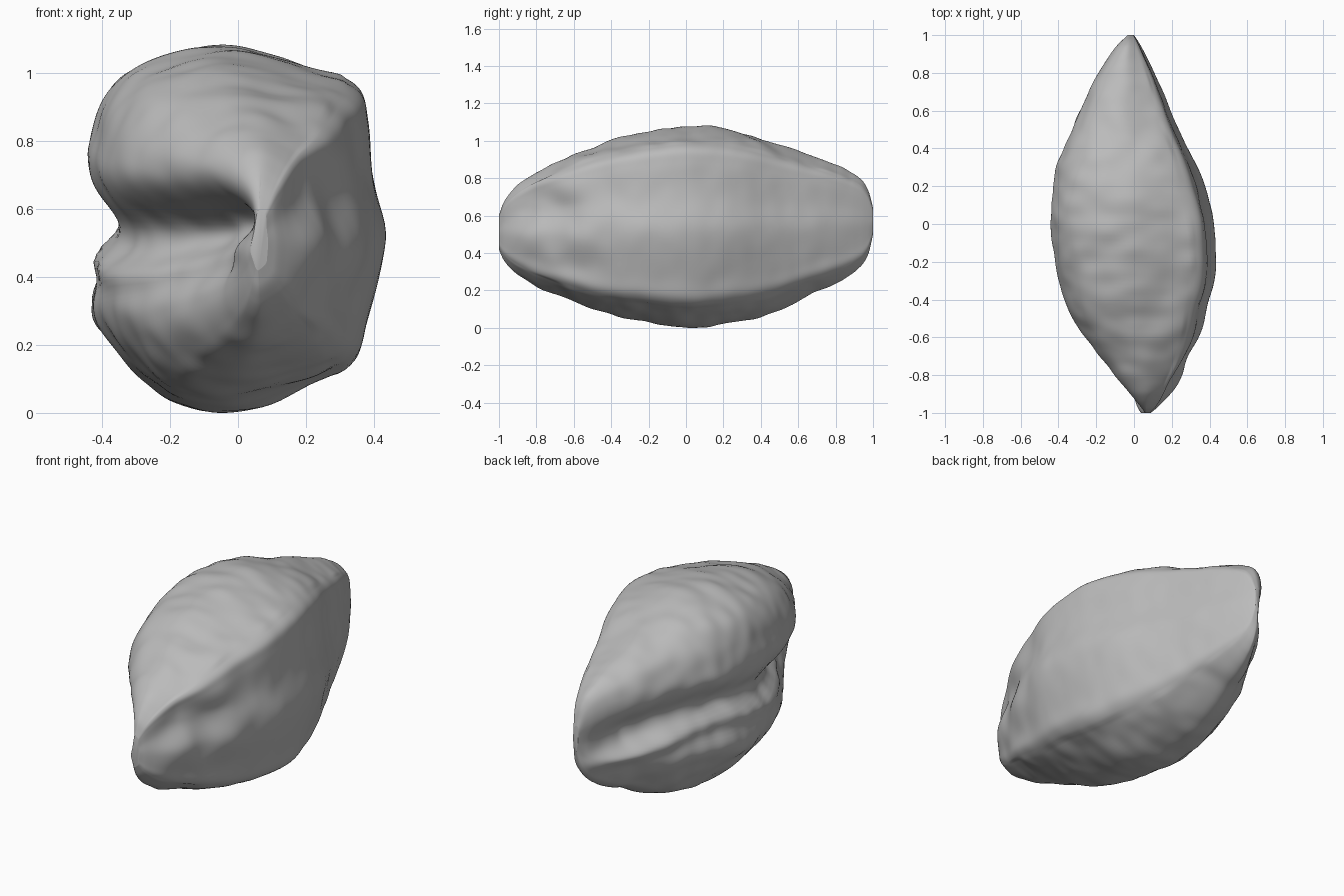
import bpy
import bmesh
from math import exp, sin, cos, pi
from mathutils import Vector, noise

default_cube = bpy.data.objects.get("Cube")
if default_cube:
    bpy.data.objects.remove(default_cube, do_unlink=True)

RINGS = 150
SIDES = 160

# Length stations: y, right edge, left edge, bottom, top
STATIONS = [
    (-1.0, .03, .09, .44, .62), (-.97, .0, .13, .37, .71),
    (-.9, -.05, .19, .3, .79), (-.8, -.12, .26, .24, .86),
    (-.6, -.27, .35, .15, .95), (-.42, -.36, .39, .08, 1.02),
    (-.3, -.4, .44, .06, 1.05), (0, -.45, .43, .01, 1.1),
    (.25, -.43, .36, .04, 1.08), (.5, -.34, .24, .12, 1.0),
    (.8, -.2, .11, .26, .89), (.92, -.12, .05, .32, .84),
    (.97, -.07, .02, .38, .78), (1.0, -.04, .0, .52, .66),
]

# Cross-section at the widest point, counterclockwise from the left flank
SECTION = [
    (.44, .52), (.4, .72), (.385, .9), (.35, .99), (.2, 1.05), (0, 1.1),
    (-.17, 1.09), (-.32, 1.03), (-.41, .93), (-.45, .8), (-.45, .66),
    (-.45, .5), (-.45, .33), (-.38, .22), (-.27, .1), (-.18, .03),
    (-.03, 0), (.18, .06), (.34, .14), (.385, .27),
]


def spline(a, b, c, d, t):
    """Catmull-Rom blend of four vectors."""
    return (b * 2 + (c - a) * t + (a * 2 - b * 5 + c * 4 - d) * t * t
            + (b * 3 - a - c * 3 + d) * t ** 3) / 2


def station_at(y):
    """Limits of the body at a given length position."""
    for low, high in zip(STATIONS, STATIONS[1:]):
        if y <= high[0]:
            t = (y - low[0]) / (high[0] - low[0])
            return [p + (q - p) * t for p, q in zip(low[1:], high[1:])]
    return STATIONS[-1][1:]


def smooth_station(y):
    """Soften the corners between stations away from the tips."""
    reach = min(.09, (1 - abs(y)) * .7)
    samples = [station_at(y + reach * k / 3) for k in range(-3, 4)]
    return [sum(column) / len(samples) for column in zip(*samples)]


def section_point(k):
    f = k / SIDES * len(SECTION)
    i = int(f)
    corners = [Vector(SECTION[(i + j) % len(SECTION)]) for j in (-1, 0, 1, 2)]
    return spline(*corners, f - i)


def bell(value, centre, width):
    return exp(-((value - centre) / width) ** 2)


def body_point(y, k):
    right, left, bottom, top = smooth_station(y)
    p = section_point(k)
    u = (p.x + .45) / .89
    v = p.y / 1.1
    width = left - right
    x = right + width * u
    z = bottom + (top - bottom) * v

    # Long groove along the right flank, deepest near the front
    flank = max(0, 1 - u * 2) ** .5
    fade = min(1, width / .35)
    depth = (.1 + .14 * bell(y, -.62, .27)) * fade
    lip = .57 + .03 * sin(y * 4)
    x += depth * flank * bell(z, lip, .1 if z > lip else .17)
    x -= .045 * flank * fade * bell(z, .47 + .04 * sin(y * 5), .045)

    # Dented patch on the left flank near the front
    patch = max(0, u * 2 - 1) * bell(y, -.72, .27) * bell(z, .55, .27)
    dent = noise.noise(Vector((x, y * 5 + 3, z * 6)))
    x += patch * fade * (.07 * dent - .02)

    # Wrinkles, stronger on the top, underside and right flank
    rough = .35 if u > .85 else 1
    tip = min(1, width / .5)
    broad = noise.noise(Vector((x * 4, y * 3, z * 4)))
    fine = noise.noise(Vector((x * 7, y * 11, z * 9 + 5)))
    offset = rough * tip * (.018 * broad + .011 * fine)
    outward = Vector((u - .5, 0, v - .5)).normalized()
    return Vector((x, y, z)) + outward * offset


# Stone body lofted from tip to tip
bm = bmesh.new()
rings = []
for r in range(RINGS + 1):
    y = -cos(pi * r / RINGS)
    rings.append([bm.verts.new(body_point(y, k)) for k in range(SIDES)])
for first, second in zip(rings, rings[1:]):
    for k in range(SIDES):
        n = (k + 1) % SIDES
        bm.faces.new((first[k], first[n], second[n], second[k]))
bm.faces.new(rings[0])
bm.faces.new(rings[-1])
bmesh.ops.smooth_vert(bm, verts=bm.verts, factor=.5,
                      use_axis_x=True, use_axis_y=False, use_axis_z=True)
bmesh.ops.recalc_face_normals(bm, faces=bm.faces)

# Rest the stone on the ground
lowest = min(v.co.z for v in bm.verts)
bmesh.ops.translate(bm, verts=bm.verts, vec=(0, 0, -lowest))

mesh = bpy.data.meshes.new("stone_body")
bm.to_mesh(mesh)
bm.free()
stone = bpy.data.objects.new("stone_body", mesh)
bpy.context.collection.objects.link(stone)

# Single plain grey
grey = bpy.data.materials.new("stone_grey")
grey.use_nodes = True
colour = (.5, .5, .5, 1)
grey.diffuse_color = colour
grey.node_tree.nodes["Principled BSDF"].inputs["Base Color"].default_value = colour
mesh.materials.append(grey)

bpy.ops.object.select_all(action='DESELECT')
stone.select_set(True)
bpy.context.view_layer.objects.active = stone
bpy.ops.object.shade_smooth_by_angle(angle=pi / 3)
